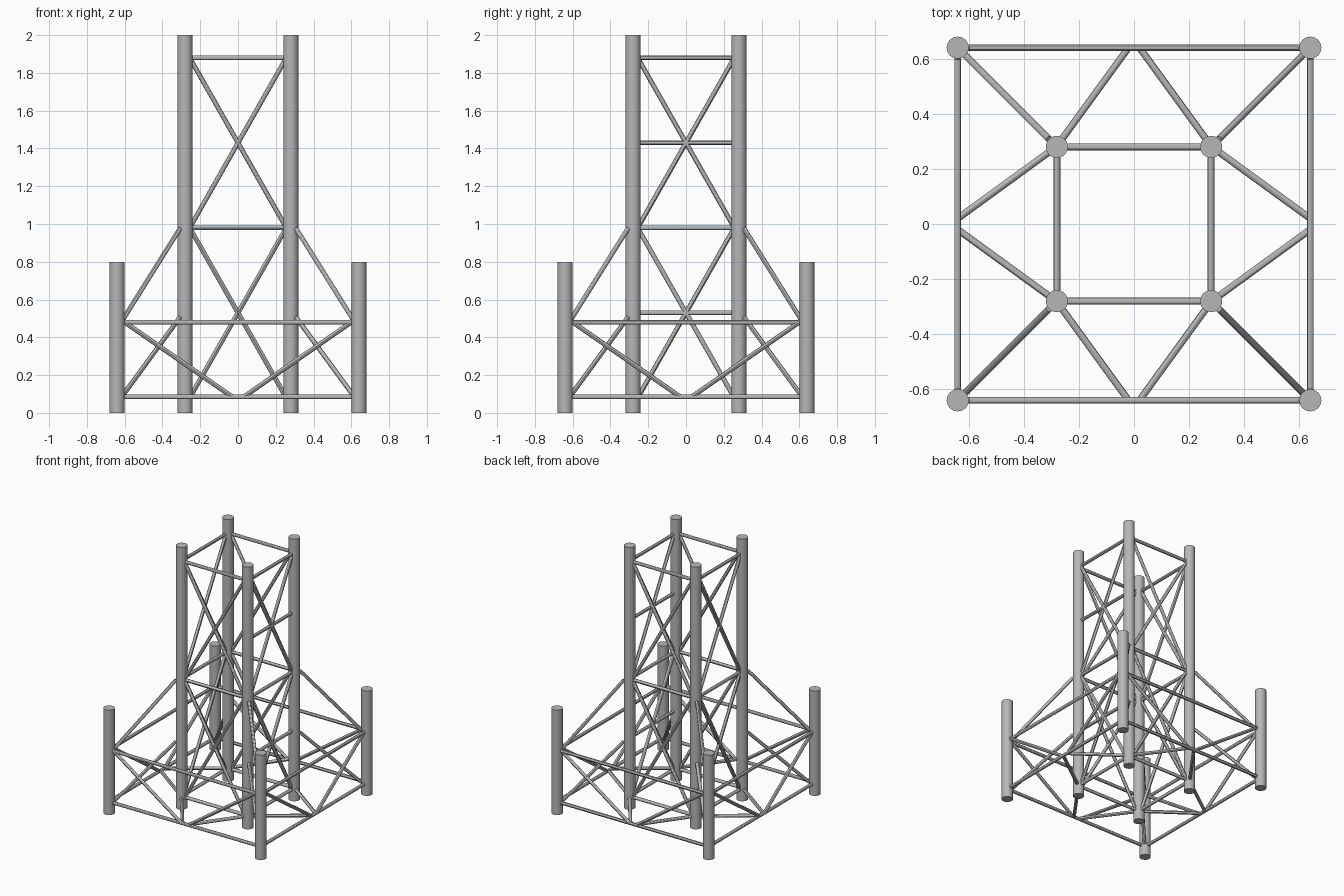
import bpy
from mathutils import Vector, Matrix

if "Cube" in bpy.data.objects:
    bpy.data.objects.remove(bpy.data.objects["Cube"])

INNER, OUTER = 0.28, 0.64      # leg positions
LEG_R, BAR_R = 0.04, 0.0125    # tube radii

steel = bpy.data.materials.new("grey_steel")
steel.diffuse_color = (0.47, 0.47, 0.47, 1)
steel.use_nodes = True
steel.node_tree.nodes["Principled BSDF"].inputs["Base Color"].default_value = steel.diffuse_color


def tube(name, a, b, radius, sides=16):
    a, b = Vector(a), Vector(b)
    d = b - a
    bpy.ops.mesh.primitive_cylinder_add(vertices=sides, radius=radius, depth=d.length)
    ob = bpy.context.object
    ob.name = name
    ob.data.transform(Matrix.Translation((a + b) / 2) @ d.to_track_quat('Z', 'Y').to_matrix().to_4x4())
    ob.data.materials.append(steel)
    bpy.ops.object.shade_smooth_by_angle()
    return ob


def bar(name, a, b, turn):
    """Thin brace, described on the front side and turned to another side."""
    r = Matrix.Rotation(turn * 1.5707963268, 3, 'Z')
    tube(name, r @ Vector(a), r @ Vector(b), BAR_R, 12)


SIDES = ("front", "right", "back", "left")
for i, side in enumerate(SIDES):
    # tall inner leg and short outer leg at each corner
    r = Matrix.Rotation(i * 1.5707963268, 3, 'Z')
    for name, p, h in (("inner_leg", INNER, 2.0), ("outer_leg", OUTER, 0.8)):
        x, y, _ = r @ Vector((p, -p, 0))
        tube(f"{name}_{side}", (x, y, 0), (x, y, h), LEG_R, 32)

    # level bars of the tower
    for z in (0.085, 0.98, 1.88):
        bar(f"tower_level_bar_{side}", (-0.25, -INNER, z), (0.25, -INNER, z), i)
    # level bars of the outer base
    for z in (0.085, 0.48):
        bar(f"base_level_bar_{side}", (-0.61, -OUTER, z), (0.61, -OUTER, z), i)

    for s in (-1, 1):
        # crossed braces in both tower bays
        for z in (0.53, 1.43):
            bar(f"cross_brace_{side}", (-0.25 * s, -INNER, z - 0.44), (0.25 * s, -INNER, z + 0.44), i)
        # v-shaped braces on the outer face
        bar(f"v_brace_{side}", (0.61 * s, -OUTER, 0.487), (0.03 * s, -OUTER, 0.085), i)
        # flat struts from inner legs to the middle of the base bar
        bar(f"base_strut_{side}", (0.26 * s, -0.31, 0.085), (0.02 * s, -OUTER, 0.085), i)

    # sloping struts from outer to inner leg
    for z0, z1 in ((0.09, 0.505), (0.49, 0.975)):
        bar(f"corner_strut_{side}", (0.612, -0.612, z0), (0.308, -0.308, z1), i)

# extra mid-bay bars on the right side only
for z in (0.53, 1.43):
    bar("mid_bay_bar_right", (-0.25, -INNER, z), (0.25, -INNER, z), 1)
